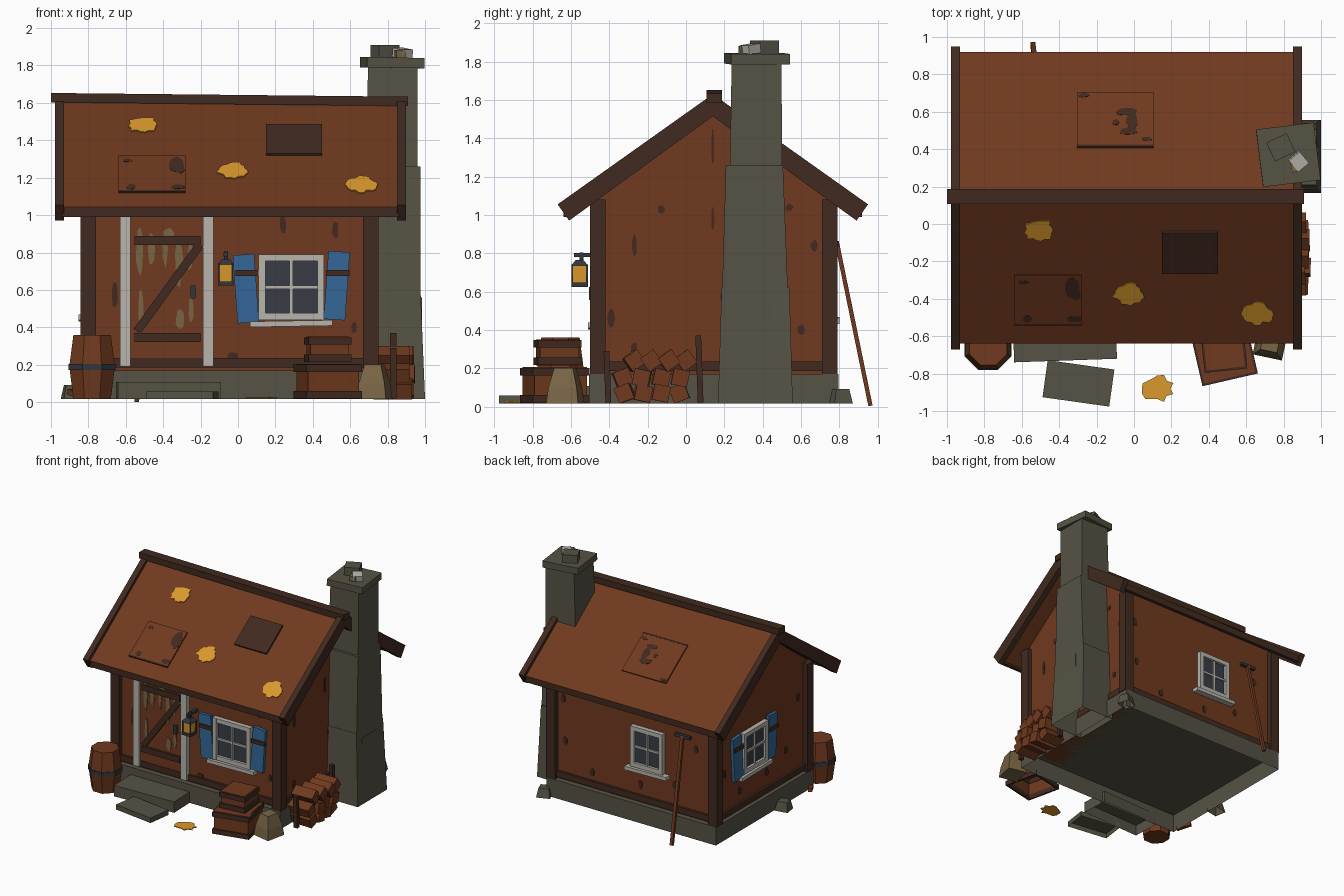
import bpy, bmesh, math, random
from math import radians, pi, cos, sin
from mathutils import Matrix, Vector, Euler

random.seed(4)
if "Cube" in bpy.data.objects:
    bpy.data.objects.remove(bpy.data.objects["Cube"], do_unlink=True)


def colour(name, r, g, b):
    m = bpy.data.materials.new(name)
    m.use_nodes = True
    m.diffuse_color = (r, g, b, 1)
    m.node_tree.nodes["Principled BSDF"].inputs["Base Color"].default_value = (r, g, b, 1)
    return m


BROWN = colour("red_brown_wood", .16, .041, .013)
DARK = colour("dark_timber", .052, .023, .014)
STONE = colour("grey_stone", .093, .086, .058)
PALE = colour("pale_paint", .48, .46, .42)
BLUE = colour("blue_paint", .034, .137, .31)
GOLD = colour("golden_yellow", .7, .32, .025)
GLASS = colour("window_glass", .04, .046, .06)
TAN = colour("tan_cloth", .19, .13, .06)
IRON = colour("dark_iron", .032, .038, .048)


def turned(angle, x=0, y=0):
    return Matrix.Translation((x, y, 0)) @ Matrix.Rotation(radians(angle), 4, "Z")


# Wall frames: local x runs along the wall, local -y points outward
WORLD = Matrix()
FRONT = turned(0, 0, -.46)
BACK = turned(180, 0, .75)
LEFT = turned(90, .71, 0)
RIGHT = turned(-90, -.80, 0)
PROFILE = turned(90)
TILT = Matrix.Translation((0, 0, 1.605)) @ Matrix.Rotation(radians(-54.3), 4, "X")
ROOF_FRONT = turned(0, 0, .14) @ TILT
ROOF_BACK = turned(180, 0, .14) @ TILT


def make(name, mat, verts, faces, frame=WORLD):
    bm = bmesh.new()
    vs = [bm.verts.new(frame @ Vector(v)) for v in verts]
    for f in faces:
        bm.faces.new([vs[i] for i in f])
    bmesh.ops.recalc_face_normals(bm, faces=bm.faces[:])
    me = bpy.data.meshes.new(name)
    bm.to_mesh(me)
    bm.free()
    me.materials.append(mat)
    ob = bpy.data.objects.new(name, me)
    bpy.context.collection.objects.link(ob)


def skin(rings, n, hollow=False):
    faces = [tuple(range((rings - 1) * n, rings * n))]
    if not hollow:
        faces.append(tuple(range(n)))
    for k in range(rings - 1):
        for i in range(n):
            j = (i + 1) % n
            faces.append((k * n + i, k * n + j, (k + 1) * n + j, (k + 1) * n + i))
    return faces


def prism(name, mat, pts, y0, y1, frame=WORLD):
    verts = [(u, y, z) for y in (y0, y1) for u, z in pts]
    make(name, mat, verts, skin(2, len(pts)), frame)


def loft(name, mat, levels, n=4, frame=WORLD, hollow=False):
    k = 1 / cos(pi / n)
    verts = [(cx + rx * k * cos(2 * pi * (i + .5) / n), cy + ry * k * sin(2 * pi * (i + .5) / n), z)
             for cx, cy, rx, ry, z in levels for i in range(n)]
    make(name, mat, verts, skin(len(levels), n, hollow), frame)


def box(name, mat, centre, size, rot=(0, 0, 0), frame=WORLD, hollow=False):
    m = frame @ Matrix.Translation(centre) @ Euler([radians(a) for a in rot]).to_matrix().to_4x4()
    x, y, z = (s / 2 for s in size)
    loft(name, mat, [(0, 0, x, y, -z), (0, 0, x, y, z)], 4, m, hollow)


def blob(name, mat, u, z, ru, rz, frame, n=9, depth=.006):
    pts = []
    for i in range(n):
        r = random.uniform(.8, 1.12)
        pts.append((u + ru * r * cos(2 * pi * i / n), z + rz * r * sin(2 * pi * i / n)))
    prism(name, mat, pts, -depth, .001, frame)


# House body on a foundation that is open underneath
box("foundation", STONE, (-.045, .145, .093), (1.58, 1.3, .154), hollow=True)
prism("walls", BROWN, [(-.46, .17), (.75, .17), (.75, 1.1), (.14, 1.55), (-.46, 1.1)], -.71, .80, PROFILE)
for x in (-.80, .71):
    for y in (-.46, .75):
        box("corner_post", DARK, (x, y, .625), (.082, .082, .91))
    box("side_sill_beam", DARK, (x, .145, .21), (.04, 1.2, .05))
for y in (-.46, .75):
    box("sill_beam", DARK, (-.045, y, .21), (1.5, .04, .05))

# Roof slopes, barge boards, eave boards and ridge
for s, side in ((1, "front"), (-1, "back")):
    def slope(pts):
        return [(.14 - s * u, z) for u, z in pts]
    prism(side + "_roof", BROWN, slope([(0, 1.603), (-.78, 1.043), (-.76, 1.0), (0, 1.54)]), -.86, .94, PROFILE)
    for x in (-.955, .873):
        prism(side + "_barge_board", DARK, slope([(0, 1.63), (-.81, 1.055), (-.75, .97), (0, 1.515)]),
              -x - .024, -x + .024, PROFILE)
    box(side + "_eave_board", DARK, (-.04, .14 - s * .763, 1.015), (1.8, .03, .05))
box("ridge_beam", DARK, (-.045, .148, 1.618), (1.91, .08, .05), (0, .6, 0))

# Roof patches and moss
box("brown_roof_patch", BROWN, (-.46, 0, -.665), (.36, .02, .32), frame=ROOF_FRONT)
box("patch_lower_edge", DARK, (-.46, 0, -.828), (.36, .022, .012), frame=ROOF_FRONT)
box("dark_roof_patch", DARK, (.3, 0, -.355), (.3, .028, .27), frame=ROOF_FRONT)
box("back_roof_patch", BROWN, (.1, 0, -.51), (.41, .02, .36), frame=ROOF_BACK)
box("back_patch_lower_edge", DARK, (.1, 0, -.336), (.41, .022, .012), frame=ROOF_BACK)
for u, z, ru, rz in ((-.33, -.58, .045, .07), (-.32, -.79, .045, .02), (-.59, -.55, .025, .015), (-.57, -.79, .025, .025),
                     (-.31, -.64, .025, .03)):
    blob("patch_stain", DARK, u, z, ru, rz, ROOF_FRONT, depth=.012)
for u, z, ru, rz in ((.03, -.43, .05, .025), (.01, -.5, .03, .07), (.04, -.56, .055, .028), (.1, -.49, .018, .02),
                     (.27, -.67, .03, .015), (-.07, -.38, .03, .015)):
    blob("back_patch_stain", DARK, u, z, ru, rz, ROOF_BACK, depth=.012)
for u, z in ((-.51, -.21), (-.03, -.63), (.66, -.76)):
    blob("roof_moss", GOLD, u, z, .084, .07, ROOF_FRONT, 22)
blob("ground_moss", GOLD, .125, -.88, .085, .07, Matrix.Translation((0, 0, .022)) @ Matrix.Rotation(-pi / 2, 4, "X"), 16)

# Chimney
loft("chimney_base", STONE, [(.845, .362, .155, .195, .016), (.835, .363, .14, .177, .62)], hollow=True)
loft("chimney_middle", STONE, [(.825, .36, .15, .171, .62), (.825, .357, .15, .149, 1.26)])
loft("chimney_stack", STONE, [(.82, .366, .14, .136, 1.26), (.828, .368, .132, .13, 1.8)])
box("chimney_cap", STONE, (.825, .37, 1.815), (.31, .31, .055), (0, 1, 7))
box("chimney_stone", STONE, (.785, .41, 1.875), (.12, .11, .07), (0, 0, 25))
box("chimney_pale_stone", PALE, (.88, .335, 1.865), (.075, .08, .05), (8, 0, 40))
box("chimney_tan_stone", TAN, (.865, .305, 1.86), (.05, .05, .045), (0, 0, 15))
box("chimney_block", STONE, (.97, .35, .42), (.025, .2, .28))

# Door with frame and brace
box("door", BROWN, (-.38, -.005, .59), (.4, .022, .8), frame=FRONT)
for x in (-.602, -.158):
    box("door_jamb", PALE, (x, -.018, .595), (.056, .044, .81), frame=FRONT)
for u, z, ru, rz in ((-.525, .8, .02, .13), (-.465, .82, .02, .09), (-.315, .75, .024, .13), (-.255, .78, .015, .08),
                     (-.39, .82, .015, .1), (-.31, .44, .024, .06), (-.52, .5, .016, .1), (-.25, .5, .014, .07),
                     (-.37, .9, .03, .03)):
    blob("peeling_paint", TAN, u, z, ru, rz, FRONT @ Matrix.Translation((0, -.016, 0)))
for z in (.345, .865):
    box("door_rail", DARK, (-.377, -.024, z), (.355, .024, .048), frame=FRONT)
box("door_brace", DARK, (-.372, -.024, .61), (.57, .022, .045), (0, -54, 0), FRONT)
box("door_handle", IRON, (-.24, -.025, .59), (.028, .04, .07), frame=FRONT)


# Windows, with optional shutters
def window(frame, u, z, w, h, shutters):
    f = frame @ Matrix.Translation((u, 0, z))
    box("window_glass", GLASS, (0, -.006, 0), (w - .04, .02, h - .04), frame=f)
    for s in (-1, 1):
        box("window_stile", PALE, (s * (w / 2 - .018), -.018, 0), (.036, .042, h), frame=f)
        box("window_rail", PALE, (0, -.018, s * (h / 2 - .018)), (w, .04, .036), frame=f)
        if shutters:
            x = s * (w / 2 + .068)
            box("shutter", BLUE, (x, -.017, s * .008), (.115, .026, .365), (0, s * 4, 0), f)
            box("shutter_strap", DARK, (x + .006, -.034, .075), (.125, .014, .032), frame=f)
    box("window_mullion", PALE, (0, -.015, 0), (.018, .03, h), frame=f)
    box("window_crossbar", PALE, (0, -.015, 0), (w, .028, .018), frame=f)
    box("window_sill", PALE, (0, -.022, -h / 2 - .02), (w + .09, .06, .03), (0, -1, 0), f)


window(FRONT, .285, .615, .35, .35, True)
window(RIGHT, -.26, .64, .32, .34, True)
window(BACK, .18, .64, .3, .34, False)

# Worn spots on the walls
for u, z, ru, rz in ((.24, .95, .018, .06), (.52, .92, .018, .05), (-.66, .58, .018, .07), (-.03, .24, .03, .03),
                     (.03, .48, .02, .02), (.62, .4, .015, .03)):
    blob("front_wall_spot", DARK, u, z, ru, rz, FRONT)
for u, z, ru, rz in ((-.27, .84, .014, .06), (-.13, 1.03, .02, .02), (.54, 1.04, .02, .02), (.67, .84, .02, .03),
                     (.2, .57, .025, .05), (-.39, .46, .018, .05), (.6, .4, .02, .03), (.14, 1.35, .008, .1),
                     (-.27, .3, .018, .04), (.14, .98, .008, .06)):
    blob("left_wall_spot", DARK, u, z, ru, rz, LEFT)
for u, z in ((-.6, .5), (-.62, .85), (-.35, .3), (.1, .32), (.42, .4), (.62, .75)):
    blob("back_wall_spot", DARK, u, z, .02, .035, BACK)
    blob("right_wall_spot", DARK, u * .8 - .15, z * 1.1, .018, .035, RIGHT)

# Lantern by the door
box("lantern_bracket", IRON, (-.065, -.06, .79), (.025, .13, .02), frame=FRONT)
box("lantern_hook", IRON, (-.065, -.085, .77), (.022, .022, .07), frame=FRONT)
loft("lantern_roof", IRON, [(-.065, -.555, .045, .045, .735), (-.065, -.555, .02, .02, .765)])
loft("lantern_light", GOLD, [(-.065, -.555, .03, .034, .645), (-.065, -.555, .034, .038, .735)])
box("lantern_base", IRON, (-.065, -.555, .635), (.085, .085, .022))
for sx in (-1, 1):
    for sy in (-1, 1):
        box("lantern_bar", IRON, (-.065 + sx * .035, -.555 + sy * .038, .69), (.009, .009, .1))

# Porch steps, loose stones and a fallen stick
box("porch_slab", STONE, (-.37, -.61, .062), (.55, .24, .092), (0, 0, 2), hollow=True)
box("lower_step", STONE, (-.297, -.852, .037), (.36, .2, .042), (0, 0, -8), hollow=True)
for x, y, a in ((.755, .805, 20), (-.885, -.04, 10)):
    loft("loose_stone", STONE, [(0, 0, .055, .05, .016), (0, 0, .04, .035, .092)], 4, turned(a, x, y), True)
box("fallen_stick", BROWN, (-.87, -.42, .045), (.03, .12, .03), (10, 0, 30))

# Barrel
loft("barrel", BROWN, [(-.78, -.655, r, r, z) for r, z in ((.1, .016), (.122, .19), (.1, .36))], 8)
loft("barrel_band", IRON, [(-.78, -.655, .126, .126, z) for z in (.172, .205)], 8)

# Crates and sack
for z0, w, h, a, lift in ((.018, .28, .187, 13, 0), (.215, .205, .135, 6, .015)):
    f = turned(a, .48, -.685 + lift)
    box("crate", BROWN, (0, 0, z0 + h / 2), (w, w, h), frame=f, hollow=True)
    for z in (z0 + .021, z0 + h - .023):
        for s in (-1, 1):
            box("crate_slat", DARK, (0, s * (w / 2 + .004), z), (w + .024, .016, .04), frame=f)
            box("crate_side_slat", DARK, (s * (w / 2 + .004), 0, z), (.016, w, .04), frame=f)
loft("sack", TAN, [(0, 0, .08, .085, .016), (0, 0, .07, .075, .1), (0, 0, .045, .05, .2)], 4, turned(-12, .73, -.63))

# Firewood stack between stakes
for row, (z, y0, gap) in enumerate(((.07, -.32, .095), (.15, -.33, .1), (.24, -.27, .09))):
    for i in range(4):
        box("firewood_log", BROWN, (.83 + random.uniform(-.02, .02), y0 + gap * i, z), (.19, .085, .085),
            (random.choice((-12, 10, 22)) if row < 2 else 36, 0, random.uniform(-3, 3)))
for y, h in ((-.41, .27), (.07, .35)):
    box("firewood_stake", DARK, (.83, y, .02 + h / 2), (.035, .03, h), (2, 0, 0))

# Rake leaning on the back wall
box("rake_handle", BROWN, (-.53, .875, .43), (.026, .022, .87), (11.6, 1.5, 0))
box("rake_head", IRON, (-.52, .785, .85), (.14, .025, .025))
